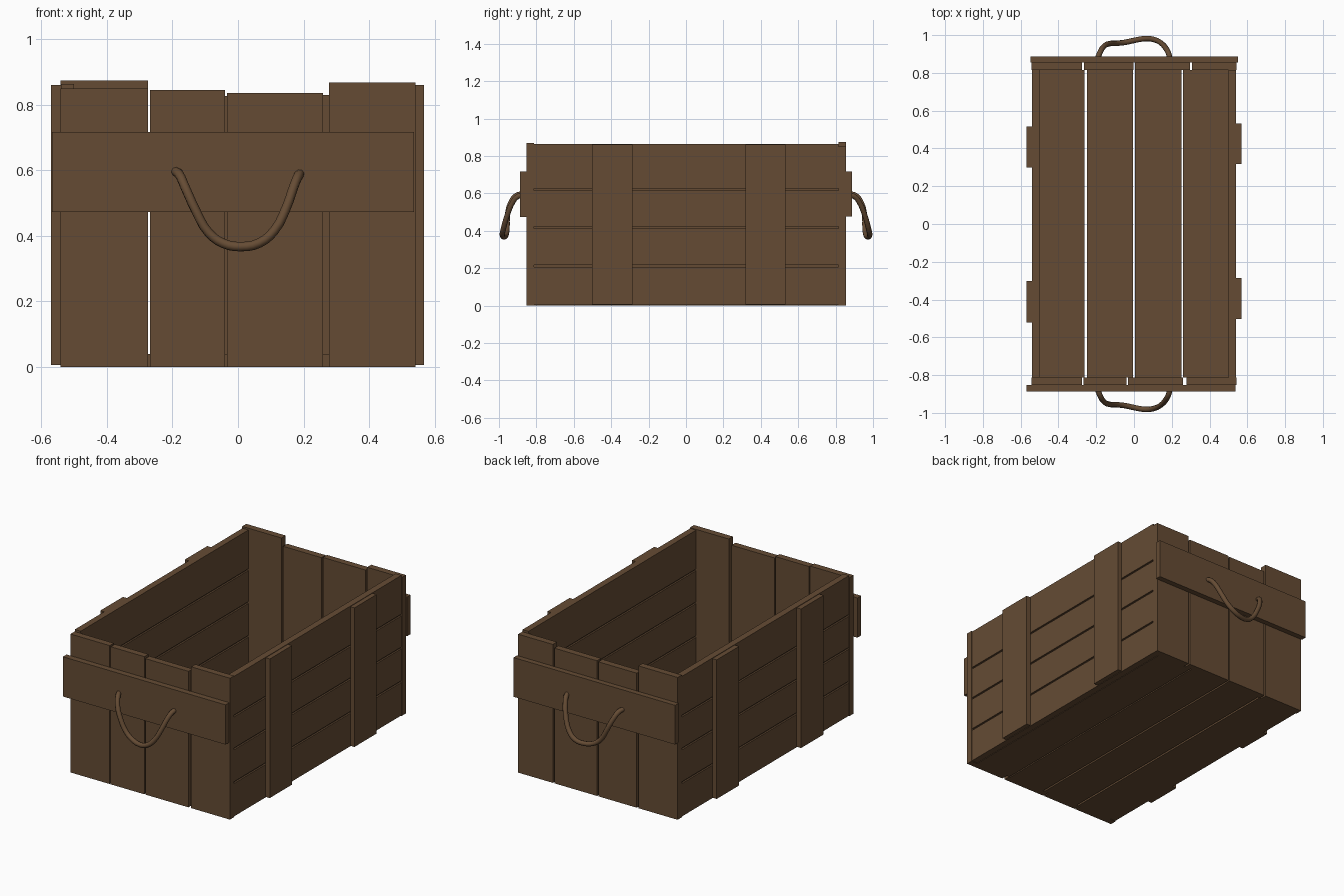
import bpy

if "Cube" in bpy.data.objects:
    bpy.data.objects.remove(bpy.data.objects["Cube"])

wood = bpy.data.materials.new("brown wood")
wood.diffuse_color = (0.13, 0.071, 0.034, 1)
wood.use_nodes = True
wood.node_tree.nodes["Principled BSDF"].inputs["Base Color"].default_value = wood.diffuse_color


def board(name, x0, x1, y0, y1, z0, z1):
    """Axis-aligned plank given by its extents."""
    v = [(x, y, z) for x in (x0, x1) for y in (y0, y1) for z in (z0, z1)]
    f = [(0, 1, 3, 2), (4, 6, 7, 5), (0, 4, 5, 1),
         (2, 3, 7, 6), (0, 2, 6, 4), (1, 5, 7, 3)]
    me = bpy.data.meshes.new(name)
    me.from_pydata(v, [], f)
    me.materials.append(wood)
    ob = bpy.data.objects.new(name, me)
    bpy.context.collection.objects.link(ob)
    return ob


# Floor: four lengthwise boards with narrow gaps
for i, (a, b) in enumerate([(-0.5, -0.261), (-0.249, -0.005),
                            (0.006, 0.251), (0.259, 0.5)]):
    board(f"floor_board_{i}", a, b, -0.812, 0.815, 0, 0.04)

# Side walls: stacked boards with shallow grooves between them
levels = [(0.003, 0.205), (0.216, 0.412), (0.423, 0.614), (0.625, 0.863)]
for side, s in (("left", -1), ("right", 1)):
    for i, (a, b) in enumerate(levels):
        x0, x1 = sorted((s * 0.5, s * 0.54))
        board(f"{side}_side_board_{i}", x0, x1, -0.812, 0.815, a, b)
    for i in range(3):
        x0, x1 = sorted((s * 0.51, s * 0.53))
        board(f"{side}_groove_strip_{i}", x0, x1, -0.812, 0.815,
              levels[i][1], levels[i + 1][0])

# Upright battens outside the side walls
for i, (a, b) in enumerate([(-0.503, -0.287), (0.318, 0.533)]):
    board(f"right_batten_{i}", 0.54, 0.568, a, b, 0.006, 0.86)
for i, (a, b) in enumerate([(-0.522, -0.302), (0.298, 0.516)]):
    board(f"left_batten_{i}", -0.57, -0.54, a, b, 0.006, 0.86)

# End walls: upright planks of uneven height
front = [(-0.542, -0.275, 0.85), (-0.268, -0.04, 0.845),
         (-0.033, 0.26, 0.835), (0.278, 0.542, 0.868)]
back = [(-0.542, -0.275, 0.874), (-0.264, -0.003, 0.826),
        (0.006, 0.296, 0.83), (0.306, 0.542, 0.85)]
for i, (a, b, h) in enumerate(front):
    board(f"front_plank_{i}", a, b, -0.852, -0.812, 0, h)
for i, (a, b, h) in enumerate(back):
    board(f"back_plank_{i}", a, b, 0.815, 0.855, 0, h)

# Cross rails holding the handles
board("front_rail", -0.568, 0.537, -0.888, -0.852, 0.473, 0.717)
board("back_rail", -0.548, 0.55, 0.855, 0.888, 0.476, 0.717)

# Rope handles: round tube along a sagging path
path = [(-0.193, 0.875, 0.597), (-0.18, 0.908, 0.588), (-0.16, 0.94, 0.545),
        (-0.128, 0.955, 0.475), (-0.09, 0.957, 0.41), (-0.045, 0.962, 0.377),
        (0.01, 0.974, 0.367), (0.065, 0.982, 0.378), (0.11, 0.975, 0.415),
        (0.147, 0.955, 0.485), (0.172, 0.925, 0.555), (0.184, 0.9, 0.583),
        (0.19, 0.875, 0.59)]
for name, s in (("front_handle", -1), ("back_handle", 1)):
    cu = bpy.data.curves.new(name + "_path", "CURVE")
    cu.dimensions = "3D"
    cu.bevel_depth = 0.0145
    cu.bevel_resolution = 2
    cu.resolution_u = 3
    cu.use_fill_caps = True
    sp = cu.splines.new("BEZIER")
    sp.bezier_points.add(len(path) - 1)
    for p, (x, y, z) in zip(sp.bezier_points, path):
        p.co = (x, s * y, z)
        p.handle_left_type = p.handle_right_type = "AUTO"
    tmp = bpy.data.objects.new(name + "_path", cu)
    bpy.context.collection.objects.link(tmp)
    bpy.context.view_layer.update()
    deps = bpy.context.evaluated_depsgraph_get()
    me = bpy.data.meshes.new_from_object(tmp.evaluated_get(deps))
    bpy.data.objects.remove(tmp)
    me.materials.clear()
    me.materials.append(wood)
    me.polygons.foreach_set("use_smooth", [True] * len(me.polygons))
    bpy.context.collection.objects.link(bpy.data.objects.new(name, me))
